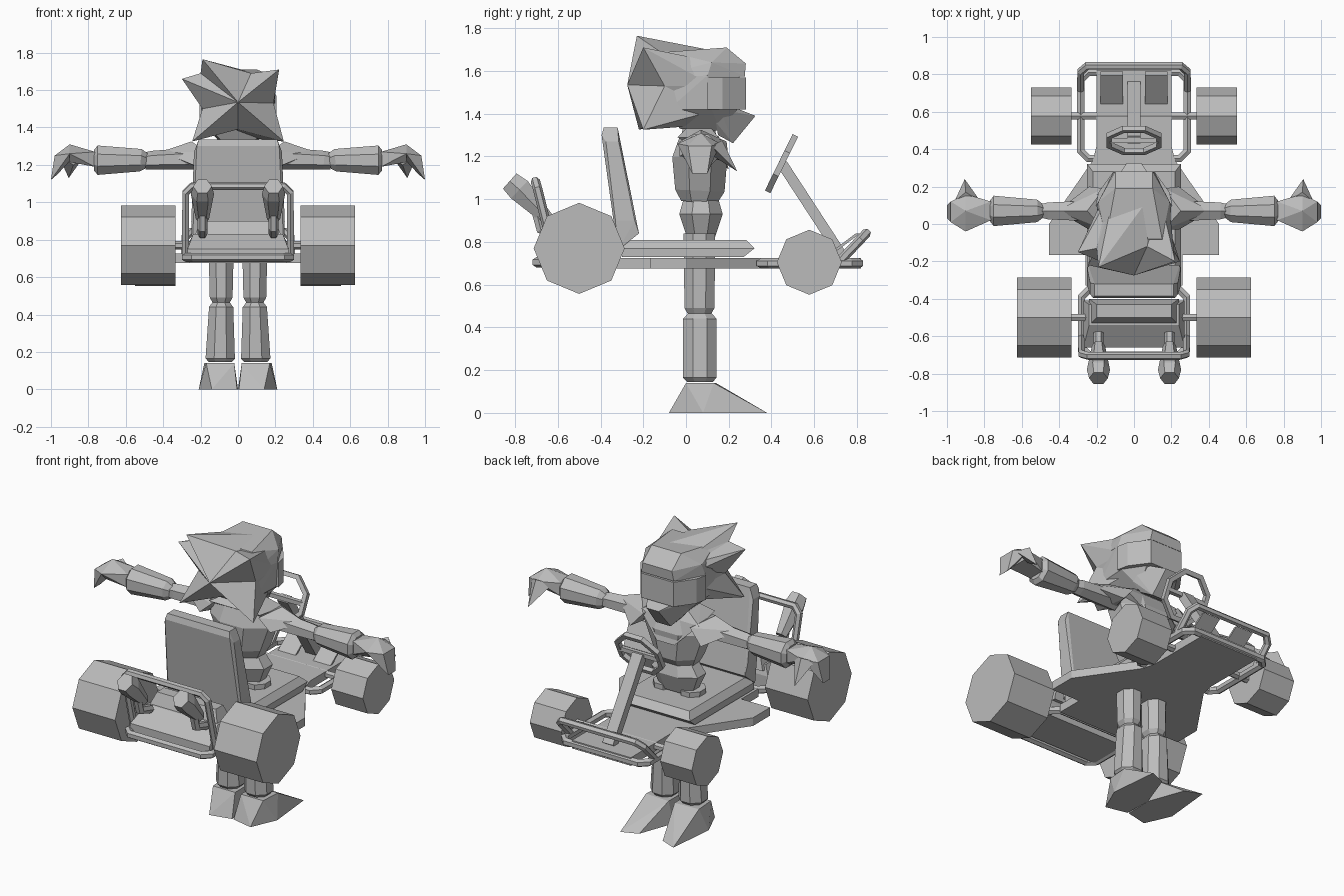
import bpy, bmesh, math
from mathutils import Vector as V

grey = bpy.data.materials.new("plain grey")
grey.diffuse_color = (0.5, 0.5, 0.5, 1)


def finish(name, bm, mirror=False, bevel=0):
    bmesh.ops.recalc_face_normals(bm, faces=bm.faces[:])
    me = bpy.data.meshes.new(name)
    bm.to_mesh(me)
    bm.free()
    me.materials.append(grey)
    ob = bpy.data.objects.new(name, me)
    bpy.context.collection.objects.link(ob)
    if bevel:
        b = ob.modifiers.new("Bevel", 'BEVEL')
        b.width, b.segments = bevel, 1
    if mirror:
        ob.modifiers.new("Mirror", 'MIRROR').use_bisect_axis[0] = False
    return ob


def hull(name, pts, mirror=False, sym=False):
    """Faceted solid wrapped around points; sym adds the points mirrored in x."""
    bm = bmesh.new()
    pts = list(pts) + ([(-x, y, z) for x, y, z in pts if x] if sym else [])
    for p in pts:
        bm.verts.new(p)
    r = bmesh.ops.convex_hull(bm, input=bm.verts[:])
    junk = {g for g in r["geom_interior"] + r["geom_unused"] if isinstance(g, bmesh.types.BMVert)}
    bmesh.ops.delete(bm, geom=list(junk), context='VERTS')
    bmesh.ops.dissolve_limit(bm, angle_limit=0.02, verts=bm.verts[:], edges=bm.edges[:])
    return finish(name, bm, mirror)


def sweep(name, path, radii, ref, n=6, closed=False, mirror=False, turn=0.5):
    """n-sided tube along a path; radii is one number or (ru, rv) per point."""
    bm = bmesh.new()
    P = [V(p) for p in path]
    m, ref, rings = len(P), V(ref), []
    for i, p in enumerate(P):
        a = P[i - 1] if closed or i else p
        b = P[(i + 1) % m] if closed or i < m - 1 else p
        t = ((p - a).normalized() + (b - p).normalized()).normalized()
        u = ref.cross(t).normalized()
        v = t.cross(u)
        ru, rv = (radii, radii) if isinstance(radii, float) else radii[i]
        ang = [2 * math.pi * (k + turn) / n for k in range(n)]
        rings.append([bm.verts.new(p + u * ru * math.cos(q) + v * rv * math.sin(q)) for q in ang])
    for i in range(m if closed else m - 1):
        A, B = rings[i], rings[(i + 1) % m]
        for k in range(n):
            bm.faces.new((A[k], A[(k + 1) % n], B[(k + 1) % n], B[k]))
    if not closed:
        bm.faces.new(rings[0])
        bm.faces.new(rings[-1])
    return finish(name, bm, mirror)


def prism(name, half, z0, z1):
    """Plate from half an outline (x > 0), mirrored and extruded up."""
    bm = bmesh.new()
    out = half + [(-x, y) for x, y in reversed(half)]
    f = bm.faces.new([bm.verts.new((x, y, z0)) for x, y in out])
    r = bmesh.ops.extrude_face_region(bm, geom=[f])
    for g in r["geom"]:
        if isinstance(g, bmesh.types.BMVert):
            g.co.z = z1
    return finish(name, bm)


def frame(w, y0, y1, z, c=0.04):
    """Rectangle path with cut corners."""
    return [(w, y0 + c, z), (w, y1 - c, z), (w - c, y1, z), (c - w, y1, z),
            (-w, y1 - c, z), (-w, y0 + c, z), (c - w, y0, z), (w - c, y0, z)]


X, Y, Z = (1, 0, 0), (0, 1, 0), (0, 0, 1)

# ---- kart: floor, wheels, axles
prism("floor", [(0.26, -0.33), (0.26, -0.165), (0.455, -0.165), (0.455, 0.0),
                (0.22, 0.34), (0.2, 0.42), (0.2, 0.82)], 0.675, 0.725)
for part, y, z, r, x0, x1 in (("rear", -0.5, 0.77, 0.213, 0.335, 0.625),
                              ("front", 0.577, 0.705, 0.152, 0.335, 0.55)):
    sweep(part + "_wheel", [(x0, y, z), (x1, y, z)], float(r), Z, 8, mirror=True, turn=0)
    sweep(part + "_axle", [(-0.36, y, z), (0.36, y, z)], 0.022, Z, 6)

# tube frames and bumpers
sweep("front_frame", frame(0.285, 0.35, 0.81, 0.70), 0.024, Z, 6, True)
sweep("front_bumper", [(0.285, 0.72, 0.71), (0.285, 0.815, 0.81), (0.25, 0.845, 0.842),
                       (-0.25, 0.845, 0.842), (-0.285, 0.815, 0.81), (-0.285, 0.72, 0.71)],
      0.022, (0, -0.7, 0.7), 6)
sweep("rear_frame", frame(0.28, -0.7, -0.35, 0.705), 0.024, Z, 6, True)
sweep("rear_bumper", [(0.28, -0.61, 0.71), (0.28, -0.695, 1.05), (0.245, -0.705, 1.085),
                      (-0.245, -0.705, 1.085), (-0.28, -0.695, 1.05), (-0.28, -0.61, 0.71)],
      0.022, (0, 0.96, 0.25), 6)

# engine block and exhausts
hull("engine", [(0.27, -0.41, 0.69), (0.27, -0.66, 0.69), (0.27, -0.41, 0.77), (0.27, -0.66, 0.75),
                (0.24, -0.43, 0.83), (0.24, -0.54, 0.83)], sym=True)
hull("engine_cover", [(0.24, -0.4, 0.8), (0.24, -0.54, 0.8), (0.2, -0.43, 0.9),
                      (0.2, -0.5, 0.9)], sym=True)
sweep("exhaust_stem", [(0.19, -0.58, 0.83), (0.19, -0.68, 0.86), (0.19, -0.7, 0.94)],
      0.026, X, 6, mirror=True)
sweep("exhaust_pipe", [(0.19, -0.65, 0.91), (0.19, -0.78, 1.045), (0.19, -0.825, 1.085)],
      [(0.035, 0.035), (0.065, 0.062), (0.055, 0.05)], X, 6, mirror=True)

# seat
hull("seat_pan", [(0.25, -0.3, 0.73), (0.25, 0.27, 0.73), (0.25, 0.32, 0.77), (0.25, -0.3, 0.77),
                  (0.22, -0.28, 0.81), (0.22, 0.28, 0.81)], sym=True)
hull("seat_back", [(0.245, -0.32, 0.76), (0.245, -0.22, 0.84), (0.25, -0.33, 0.9),
                   (0.25, -0.24, 0.9), (0.235, -0.375, 1.27), (0.235, -0.315, 1.27),
                   (0.21, -0.385, 1.335), (0.21, -0.32, 1.335), (0.22, -0.395, 1.3)], sym=True)

# steering column, wheel and pedals
sweep("steering_column", [(0, 0.74, 0.72), (0, 0.45, 1.165)], [(0.035, 0.05)] * 2, X, 4)
c, up = V((0, 0.447, 1.167)), V((0, 0.44, 0.898))
sweep("steering_wheel", [c + V(X) * 0.145 * math.cos(a) + up * 0.145 * math.sin(a)
                         for a in [math.pi * (k + 0.5) / 4 for k in range(8)]],
      0.02, V(X).cross(up), 4, True)
sweep("steering_spoke", [(-0.13, 0.447, 1.167), (0.13, 0.447, 1.167)], 0.018, Z, 4)
hull("pedal", [(x, y + d, z) for x in (0.06, 0.178) for y, z in ((0.635, 0.72), (0.795, 0.84))
               for d in (0, 0.02)], mirror=True)

# ---- driver: feet and legs
hull("foot", [(0.005, -0.05, 0), (0.14, -0.08, 0), (0.21, 0.08, 0), (0.18, 0.38, 0), (0.08, 0.34, 0),
              (0.0, 0.12, 0), (0.02, 0.0, 0.14), (0.17, 0.0, 0.14), (0.18, 0.13, 0.14),
              (0.02, 0.14, 0.14)], mirror=True)
sweep("shin", [(0.095, 0.065, 0.145), (0.095, 0.065, 0.165), (0.09, 0.065, 0.44), (0.09, 0.065, 0.465)],
      [(0.065, 0.065), (0.085, 0.085), (0.07, 0.085), (0.05, 0.06)], Y, 8, mirror=True)
sweep("thigh", [(0.09, 0.063, 0.465), (0.09, 0.063, 0.49), (0.09, 0.063, 0.84)],
      [(0.05, 0.06), (0.066, 0.076), (0.075, 0.08)], Y, 8, mirror=True)

# pelvis, torso, neck
sweep("pelvis", [(0, 0.07, 0.82), (0, 0.07, 0.93), (0, 0.07, 0.995)],
      [(0.12, 0.07), (0.17, 0.11), (0.12, 0.09)], Y, 8)
sweep("torso", [(0, 0.06, 0.985), (0, 0.065, 1.04), (0, 0.065, 1.2), (0, 0.06, 1.29)],
      [(0.12, 0.09), (0.15, 0.125), (0.215, 0.14), (0.18, 0.1)], Y, 8)
sweep("neck", [(0, 0.06, 1.25), (0, 0.06, 1.36)], [(0.1, 0.09), (0.07, 0.07)], Y, 6)
hull("collar", [(0.17, -0.04, 1.29), (0.2, 0.16, 1.28), (0.06, 0.2, 1.14), (0.1, 0.0, 1.33),
                (0.1, 0.12, 1.33)], sym=True)

# shoulders and arms
hull("shoulder", [(0.16, -0.03, 1.27), (0.16, 0.19, 1.27), (0.25, 0.07, 1.325), (0.24, -0.03, 1.2),
                  (0.24, 0.2, 1.18), (0.41, 0.07, 1.27), (0.2, 0.07, 1.19)], mirror=True)
sweep("upper_arm", [(0.2, 0.07, 1.235), (0.46, 0.07, 1.225), (0.5, 0.07, 1.22)],
      [(0.065, 0.06), (0.052, 0.05), (0.04, 0.045)], Z, 6, mirror=True)
sweep("forearm", [(0.49, 0.07, 1.22), (0.52, 0.07, 1.225), (0.75, 0.07, 1.225), (0.77, 0.07, 1.225)],
      [(0.04, 0.045), (0.065, 0.065), (0.088, 0.085), (0.06, 0.06)], Z, 8, mirror=True)

# hands with curled fingers and a thumb
hull("palm", [(0.765, y, z) for y in (0.02, 0.12) for z in (1.19, 1.27)] +
     [(0.9, 0.07, 1.31), (0.9, -0.04, 1.26), (0.9, 0.16, 1.26), (0.9, 0.0, 1.215),
      (0.9, 0.13, 1.215)], mirror=True)
hull("fingers", [(0.9, 0.07, 1.31), (0.9, -0.04, 1.26), (0.9, 0.16, 1.26), (0.9, 0.06, 1.22),
                 (0.98, 0.01, 1.25), (0.98, 0.12, 1.25), (1.0, 0.03, 1.12), (1.0, 0.1, 1.12),
                 (0.965, 0.06, 1.15)], mirror=True)
hull("thumb", [(0.82, 0.12, 1.25), (0.96, 0.12, 1.25), (0.88, 0.13, 1.2), (0.9, 0.17, 1.275),
               (0.905, 0.24, 1.13)], mirror=True)

# head, visor, jaw
hull("head", [(0.09, -0.03, 1.33), (0.09, 0.16, 1.32), (0.18, -0.08, 1.42), (0.19, 0.12, 1.42),
              (0.11, 0.24, 1.42), (0.2, 0.1, 1.58), (0.17, -0.12, 1.6), (0.12, 0.25, 1.58)], sym=True)
hull("cap", [(0.2, 0.1, 1.575), (0.11, 0.275, 1.575), (0.1, 0.28, 1.635), (0.19, 0.12, 1.64),
             (0.1, 0.19, 1.71), (0.15, -0.08, 1.69), (0.18, -0.12, 1.58)], sym=True)
hull("visor", [(x, y, z) for x, y in ((0.205, 0.1), (0.19, 0.17), (0.11, 0.28))
               for z in (1.42, 1.57)], sym=True)
hull("jaw", [(0.13, 0.14, 1.36), (0.15, 0.16, 1.42), (0.09, 0.25, 1.42), (0.04, 0.325, 1.39),
             (0.05, 0.22, 1.262), (0.08, 0.15, 1.3)], sym=True)

# spiky hair: a star of tips and valleys around a central back spike
star = [(-0.19, -0.23, 1.765), (0.07, -0.12, 1.69), (0.22, -0.2, 1.71), (0.19, -0.1, 1.53),
        (0.245, -0.2, 1.325), (0, -0.1, 1.39), (-0.245, -0.22, 1.325), (-0.19, -0.11, 1.5),
        (-0.3, -0.15, 1.66), (-0.2, -0.13, 1.69)]
bm = bmesh.new()
hub, nose = bm.verts.new((0, -0.275, 1.535)), bm.verts.new((0, 0.2, 1.55))
back = [bm.verts.new(p) for p in star]
front = []
for x, y, z in star:
    d = V((x, 0, z - 1.53)).normalized()
    front.append(bm.verts.new((0.185 * d.x, 0.13, 1.53 + 0.18 * d.z)))
for i in range(len(star)):
    j = (i + 1) % len(star)
    bm.faces.new((hub, back[i], back[j]))
    bm.faces.new((back[i], front[i], front[j]))
    bm.faces.new((back[i], front[j], back[j]))
    bm.faces.new((nose, front[j], front[i]))
finish("hair", bm)
